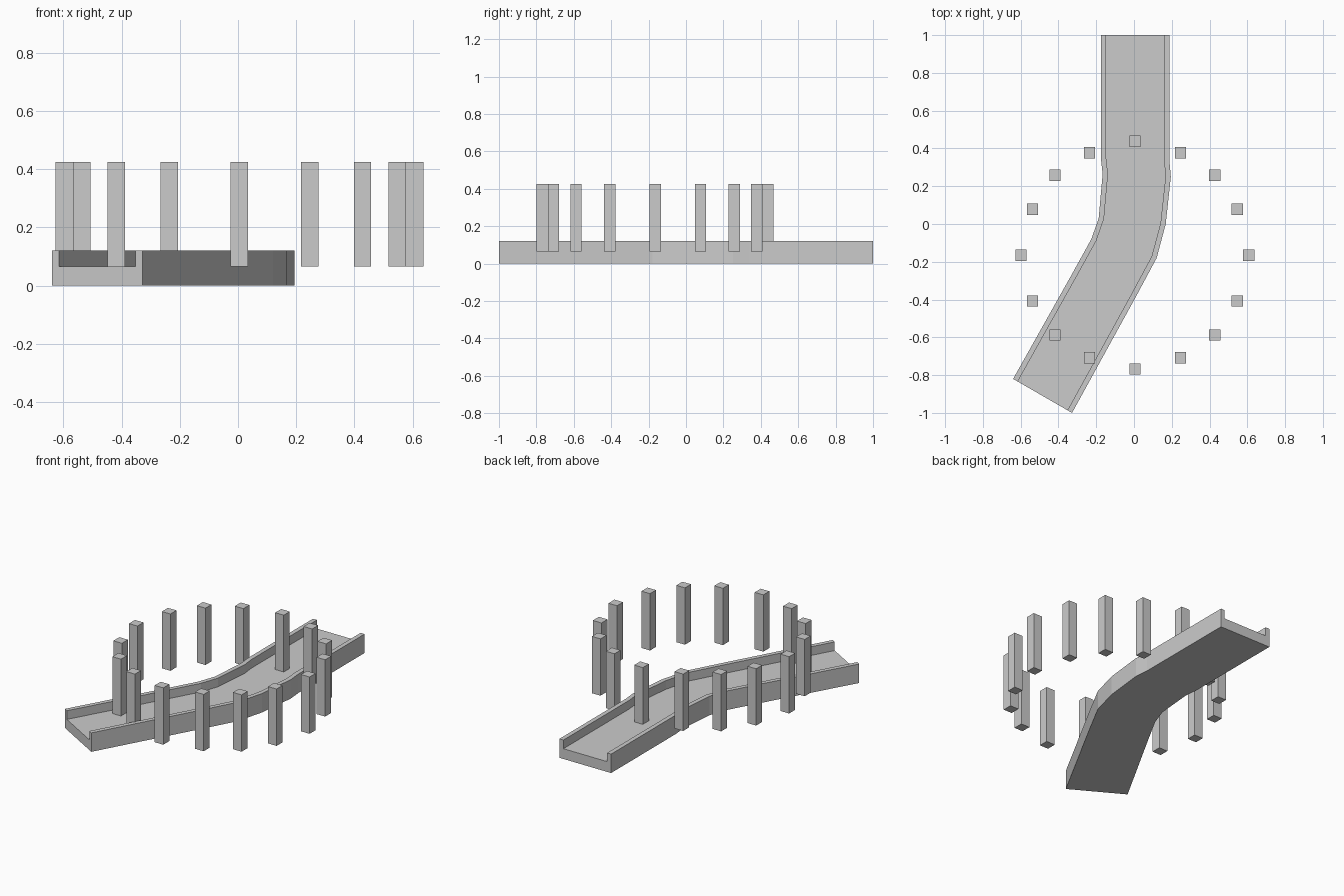
import bpy
import bmesh
from mathutils import Vector

if "Cube" in bpy.data.objects:
    bpy.data.objects.remove(bpy.data.objects["Cube"])

FLOOR, RIM, WALL = 0.065, 0.12, 0.028
POST_TOP, POST_W = 0.425, 0.06


def finish(bm, name):
    bmesh.ops.recalc_face_normals(bm, faces=bm.faces)
    mesh = bpy.data.meshes.new(name)
    bm.to_mesh(mesh)
    bm.free()
    obj = bpy.data.objects.new(name, mesh)
    bpy.context.collection.objects.link(obj)
    return obj


# Curved channel: U-shaped section lofted between left and right edge paths
left = [(-0.175, 1), (-0.175, 0.345), (-0.166, 0.265), (-0.187, 0.03),
        (-0.226, -0.08), (-0.33, -0.268), (-0.64, -0.82)]
right = [(0.187, 1), (0.187, 0.34), (0.195, 0.25), (0.168, 0),
         (0.12, -0.18), (0.01, -0.385), (-0.328, -1)]
bm = bmesh.new()
rings = []
for l, r in zip(left, right):
    a, b = Vector(l), Vector(r)
    t = WALL / (b - a).length
    section = [(0, 0), (0, RIM), (t, RIM), (t, FLOOR),
               (1 - t, FLOOR), (1 - t, RIM), (1, RIM), (1, 0)]
    rings.append([bm.verts.new((*a.lerp(b, s), z)) for s, z in section])
for p, q in zip(rings, rings[1:]):
    for i in range(8):
        j = (i + 1) % 8
        bm.faces.new((p[i], p[j], q[j], q[i]))
for ring in (rings[0], rings[-1]):
    for quad in ((0, 1, 2, 3), (0, 3, 4, 7), (4, 5, 6, 7)):
        bm.faces.new([ring[i] for i in quad])
finish(bm, "channel")

# Ring of square posts, mirrored from one quadrant
cx, cy = 0.005, -0.165
quadrant = [(0.603, 0), (0.542, 0.243), (0.423, 0.423), (0.241, 0.543), (0, 0.603)]
spots = sorted({(sx * x, sy * y) for x, y in quadrant for sx in (1, -1) for sy in (1, -1)})
for n, (x, y) in enumerate(spots, 1):
    bm = bmesh.new()
    bmesh.ops.create_cube(bm, size=1)
    bmesh.ops.scale(bm, vec=(POST_W, POST_W, POST_TOP - FLOOR), verts=bm.verts)
    bmesh.ops.translate(bm, vec=(cx + x, cy + y, (POST_TOP + FLOOR) / 2), verts=bm.verts)
    finish(bm, f"post_{n:02d}")
